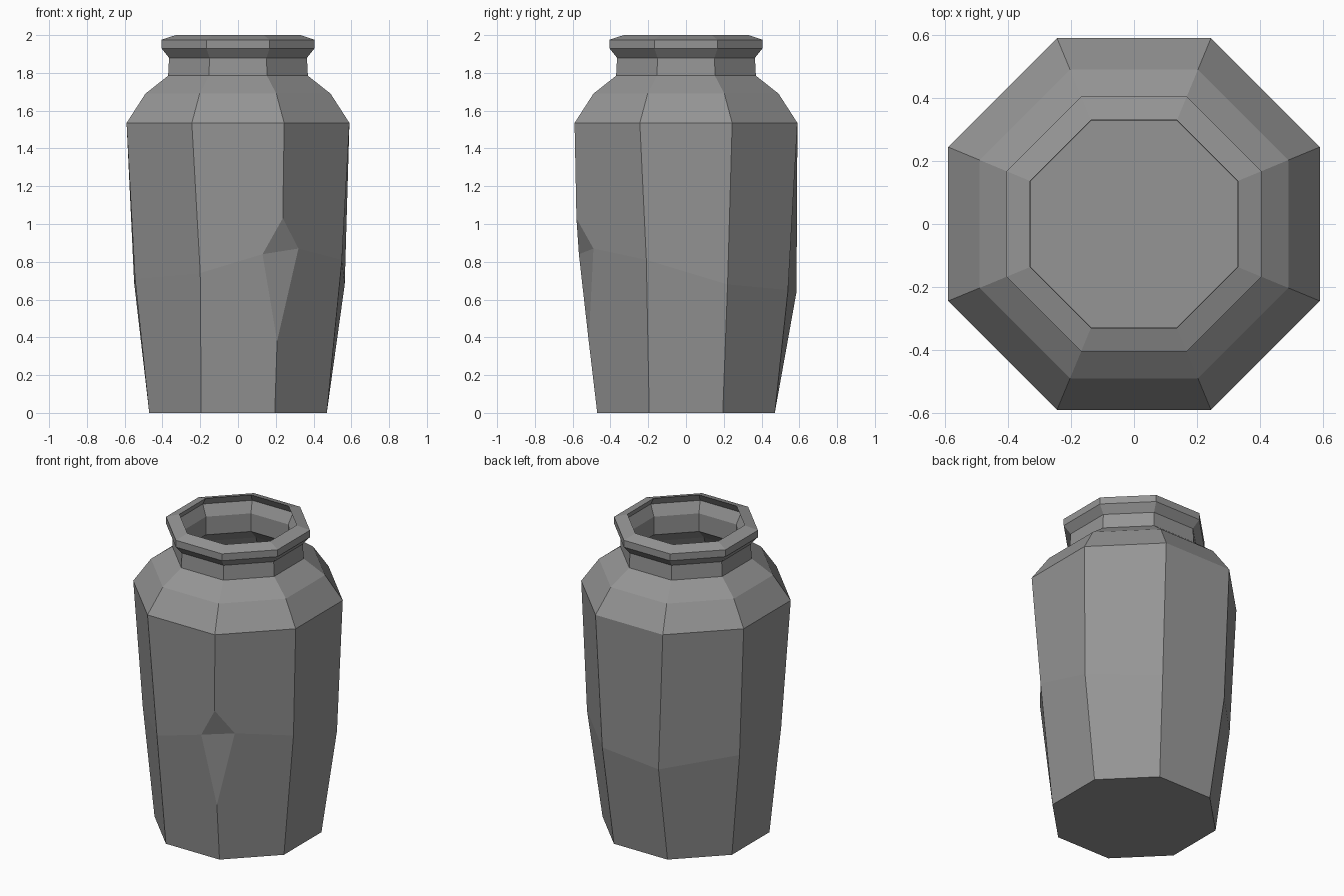
import bpy, bmesh, math

cube = bpy.data.objects.get("Cube")
if cube:
    bpy.data.objects.remove(cube, do_unlink=True)

SIDES = 8
bm = bmesh.new()


def ring(apothem, z):
    """Octagon with flat sides facing the axes; corner 0 is right of +x."""
    r = apothem / math.cos(math.pi / SIDES)
    return [bm.verts.new((r * math.cos(a), r * math.sin(a), z))
            for a in (math.tau * (i - 0.5) / SIDES for i in range(SIDES))]


def bridge(lower, upper):
    for i in range(SIDES):
        j = (i + 1) % SIDES
        bm.faces.new((lower[i], lower[j], upper[j], upper[i]))


def loft(profile, start):
    for apothem, z in profile:
        nxt = ring(apothem, z)
        bridge(start, nxt)
        start = nxt
    return start


# Base and hand-hewn belly ring
base = ring(0.47, 0)
bm.faces.new(base[::-1])
belly = [bm.verts.new(p) for p in (
    (0.55, -0.21, 0.81), (0.565, 0.22, 0.68), (0.23, 0.54, 0.65),
    (-0.21, 0.585, 0.64), (-0.55, 0.23, 0.69), (-0.545, -0.21, 0.71),
    (-0.20, -0.555, 0.74))]
shoulder = ring(0.59, 1.535)

# Body panels away from the chipped corner
for i in range(6):
    for lo, hi in ((base, belly), (belly, shoulder)):
        bm.faces.new((lo[i], lo[i + 1], hi[i + 1], hi[i]))

# Chip in the front left corner
chip_a, chip_b, chip_top, chip_low = [bm.verts.new(p) for p in (
    (0.13, -0.567, 0.84), (0.32, -0.49, 0.87),
    (0.237, -0.58, 1.03), (0.207, -0.515, 0.38))]
for face in (
        (belly[6], chip_a, chip_top, shoulder[7], shoulder[6]),
        (base[6], base[7], chip_low, chip_a, belly[6]),
        (chip_b, belly[0], shoulder[0], shoulder[7], chip_top),
        (base[7], base[0], belly[0], chip_b, chip_low),
        (chip_a, chip_b, chip_top), (chip_a, chip_low, chip_b)):
    bm.faces.new(face)

# Shoulder, neck and rim, then the hollow inside down to its floor
floor = loft([(0.49, 1.69), (0.37, 1.785), (0.365, 1.88), (0.405, 1.93),
              (0.405, 1.975), (0.33, 2.0), (0.36, 1.95), (0.328, 1.88),
              (0.33, 1.76), (0.455, 1.66), (0.545, 1.52), (0.50, 0.70),
              (0.43, 0.04)], shoulder)
bm.faces.new(floor)
bmesh.ops.recalc_face_normals(bm, faces=bm.faces)

mesh = bpy.data.meshes.new("jar")
bm.to_mesh(mesh)
bm.free()
jar = bpy.data.objects.new("jar", mesh)
bpy.context.collection.objects.link(jar)

# Plain grey clay
clay = bpy.data.materials.new("grey_clay")
clay.use_nodes = True
colour = (0.3, 0.3, 0.3, 1)
clay.diffuse_color = colour
clay.node_tree.nodes["Principled BSDF"].inputs["Base Color"].default_value = colour
mesh.materials.append(clay)
